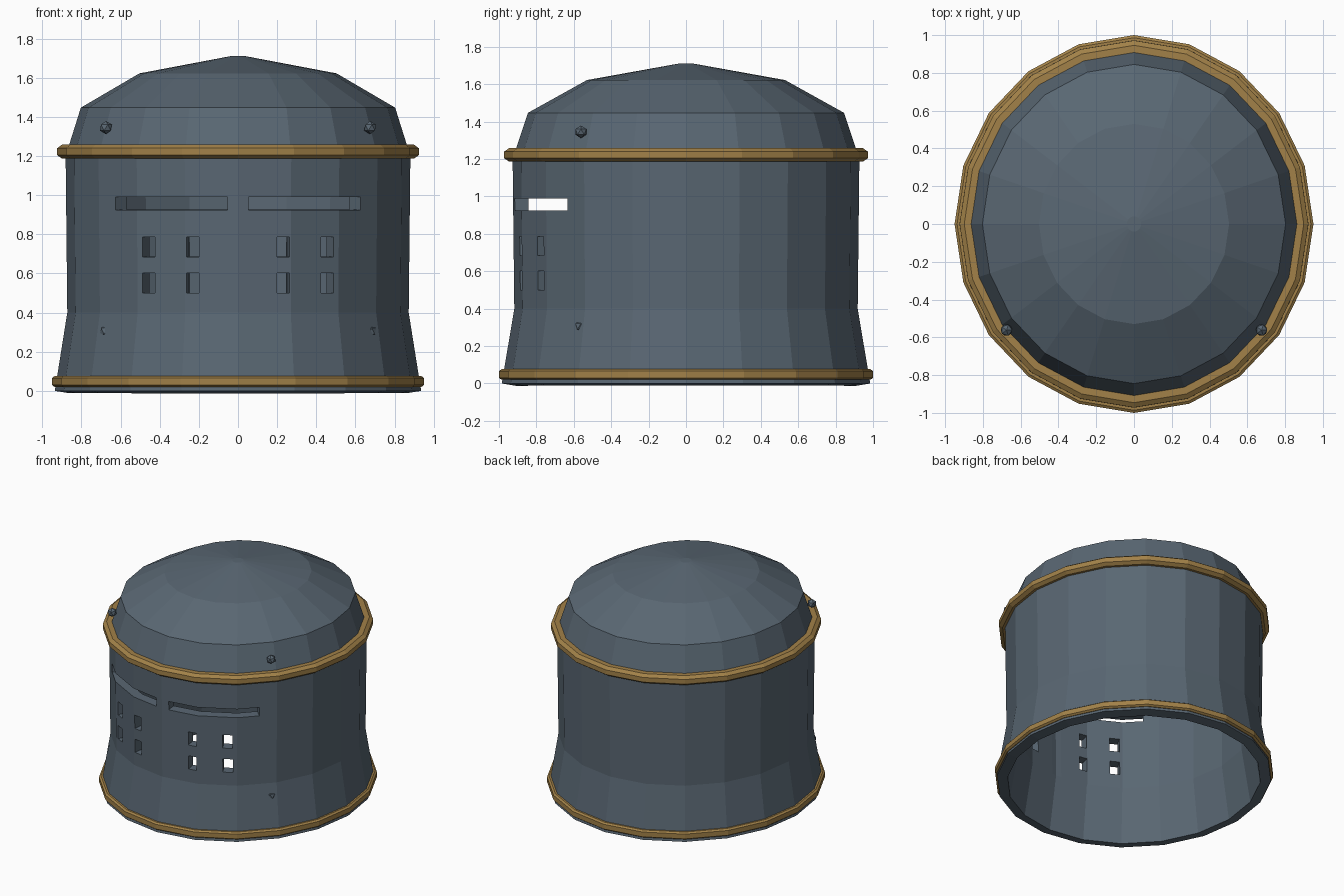
import bpy, bmesh, math
from mathutils import Vector

if "Cube" in bpy.data.objects:
    bpy.data.objects.remove(bpy.data.objects["Cube"])

SIDES = 20
X_SCALE = 0.95  # the helmet is slightly narrower than it is deep


def material(name, color):
    m = bpy.data.materials.new(name)
    m.diffuse_color = (*color, 1)
    m.use_nodes = True
    m.node_tree.nodes["Principled BSDF"].inputs["Base Color"].default_value = m.diffuse_color
    return m


STEEL = material("blue_steel", (0.10, 0.135, 0.17))
BRASS = material("brass", (0.36, 0.22, 0.065))


def ring(bm, r, z):
    return [bm.verts.new((r * X_SCALE * math.sin(a), r * math.cos(a), z))
            for a in (math.tau * i / SIDES for i in range(SIDES))]


def lathe(bm, profile, closed=False):
    rings = [ring(bm, r, z) for r, z in profile]
    pairs = list(zip(rings, rings[1:])) + ([(rings[-1], rings[0])] if closed else [])
    for a, b in pairs:
        for i in range(SIDES):
            j = (i + 1) % SIDES
            bm.faces.new((a[i], a[j], b[j], b[i]))
    return rings


def finish(bm, name, mat):
    bmesh.ops.recalc_face_normals(bm, faces=bm.faces[:])
    me = bpy.data.meshes.new(name)
    bm.to_mesh(me)
    bm.free()
    me.materials.append(mat)
    ob = bpy.data.objects.new(name, me)
    bpy.context.collection.objects.link(ob)
    return ob


def cut_opening(bm, x0, x1, z0, z1):
    """Slice the front of the shell along a rectangle and remove what is inside."""
    def inside(f, pad):
        xs = [v.co.x for v in f.verts]
        zs = [v.co.z for v in f.verts]
        return (f.calc_center_median().y < 0 and max(xs) > x0 + pad and min(xs) < x1 - pad
                and max(zs) > z0 + pad and min(zs) < z1 - pad)
    for co, no in (((x0, 0, 0), (1, 0, 0)), ((x1, 0, 0), (1, 0, 0)),
                   ((0, 0, z0), (0, 0, 1)), ((0, 0, z1), (0, 0, 1))):
        faces = [f for f in bm.faces if inside(f, 1e-4)]
        geom = set(faces)
        for f in faces:
            geom.update(f.edges)
            geom.update(f.verts)
        bmesh.ops.bisect_plane(bm, geom=list(geom), dist=1e-5, plane_co=co, plane_no=no)
    bmesh.ops.delete(bm, geom=[f for f in bm.faces if inside(f, 1e-4)], context='FACES')


# helmet shell: flared skirt, straight wall and stepped dome
bm = bmesh.new()
rings = lathe(bm, [(0.985, 0), (0.918, 0.4), (0.927, 1.2), (0.845, 1.447),
                   (0.53, 1.622), (0.04, 1.71)])
bm.faces.new(rings[-1])
bmesh.ops.recalc_face_normals(bm, faces=bm.faces[:])

# eye slots and breathing holes, mirrored left and right
openings = [(0.053, 0.625, 0.925, 0.99)]
openings += [(x, x + 0.062, z, z + 0.102) for x in (0.2, 0.425) for z in (0.5, 0.685)]
for x0, x1, z0, z1 in openings:
    cut_opening(bm, x0, x1, z0, z1)
    cut_opening(bm, -x1, -x0, z0, z1)
shell = finish(bm, "helmet_shell", STEEL)
wall = shell.modifiers.new("wall_thickness", 'SOLIDIFY')
wall.thickness = 0.075
wall.offset = -1


# brass bands with chamfered outer edges
def band(name, inner, outer, z0, z1, chamfer):
    bm = bmesh.new()
    c = chamfer
    lathe(bm, [(inner, z0), (outer - c, z0), (outer, z0 + c * 0.7),
               (outer, z1 - c * 0.7), (outer - c, z1), (inner, z1)], closed=True)
    finish(bm, name, BRASS)


band("brow_band", 0.89, 0.972, 1.186, 1.258, 0.026)
band("bottom_band", 0.94, 1.0, 0.02, 0.076, 0.014)

# rivets at the front corners
for side, sx in (("left", -1), ("right", 1)):
    for level, z in (("upper", 1.345), ("lower", 0.305)):
        bm = bmesh.new()
        bmesh.ops.create_icosphere(bm, subdivisions=1, radius=0.034)
        bmesh.ops.translate(bm, verts=bm.verts[:], vec=Vector((sx * 0.675, -0.562, z)))
        finish(bm, f"{level}_{side}_rivet", STEEL)
